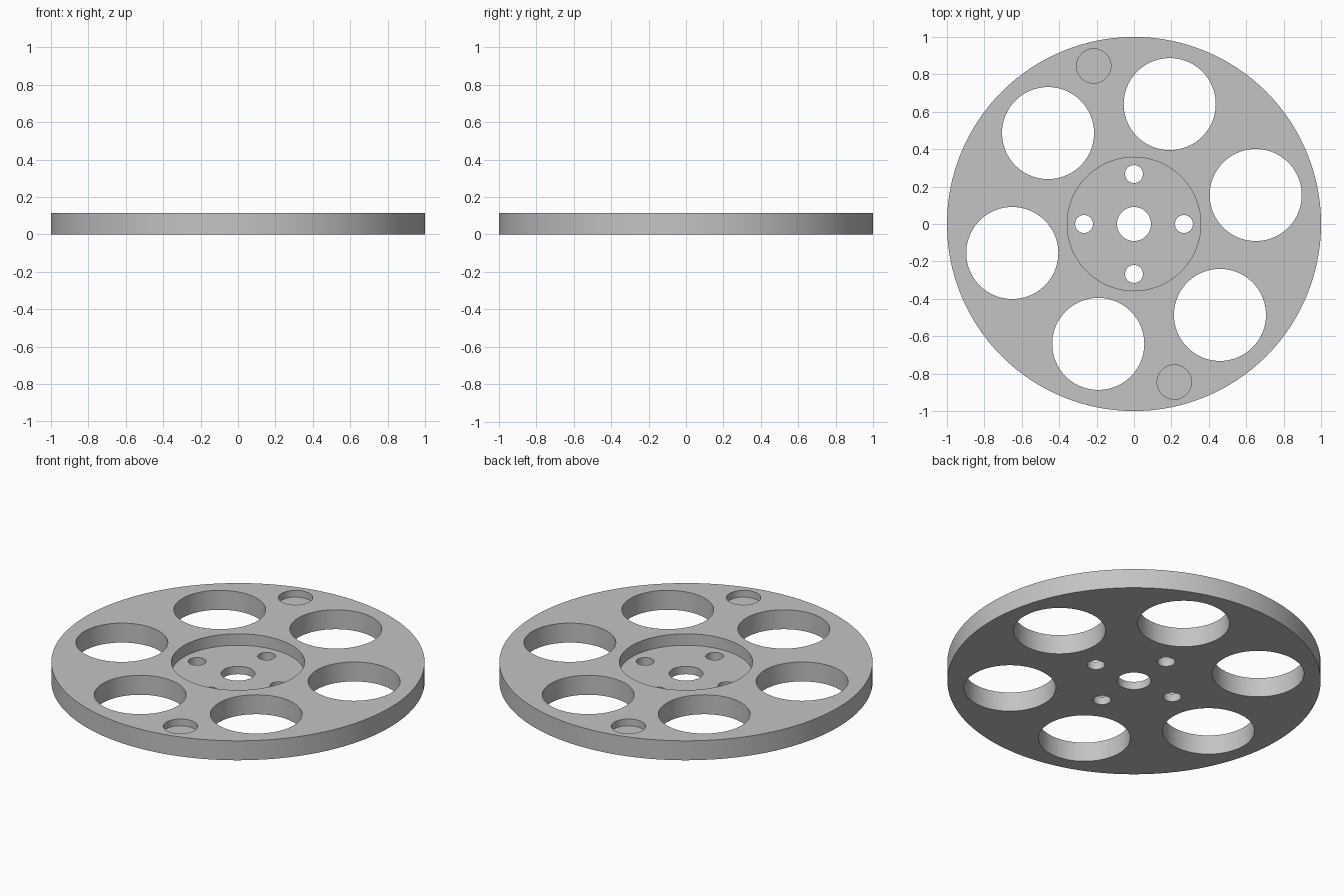
import bpy
from math import cos, sin, radians

if "Cube" in bpy.data.objects:
    bpy.data.objects.remove(bpy.data.objects["Cube"])

THICK = 0.115


def cylinder(name, x, y, radius, bottom, top, sides):
    bpy.ops.mesh.primitive_cylinder_add(
        vertices=sides, radius=radius, depth=top - bottom,
        location=(x, y, (top + bottom) / 2))
    obj = bpy.context.object
    obj.name = name
    return obj


def cut(target, radius, distance=0, angle=0, depth=None, sides=64):
    """Bore a round hole, or a blind pocket when a depth is given."""
    a = radians(angle)
    bottom = -0.1 if depth is None else THICK - depth
    cutter = cylinder("cutter", distance * cos(a), distance * sin(a),
                      radius, bottom, THICK + 0.1, sides)
    cutter.hide_render = True
    mod = target.modifiers.new("bore", 'BOOLEAN')
    mod.operation = 'DIFFERENCE'
    mod.solver = 'EXACT'
    mod.object = cutter
    bpy.context.view_layer.objects.active = target
    bpy.ops.object.modifier_apply(modifier=mod.name)
    bpy.data.objects.remove(cutter)


# Grey metal
grey = bpy.data.materials.new("grey metal")
grey.use_nodes = True
colour = (0.55, 0.55, 0.55, 1)
grey.diffuse_color = colour
grey.node_tree.nodes["Principled BSDF"].inputs["Base Color"].default_value = colour

# Wheel disc
disc = cylinder("wheel_disc", 0, 0, 1, 0, THICK, 128)
disc.data.materials.append(grey)

# Hub recess and centre bore
cut(disc, 0.357, depth=0.068, sides=96)
cut(disc, 0.091)

# Bolt holes around the bore
for i in range(4):
    cut(disc, 0.048, 0.267, 90 * i, sides=48)

# Large lightening holes
for i in range(6):
    cut(disc, 0.246, 0.669, 13.4 + 60 * i, sides=96)

# Shallow pockets near the rim
for angle in (104.3, 284.3):
    cut(disc, 0.092, 0.872, angle, depth=0.04)

bpy.ops.object.select_all(action='DESELECT')
disc.select_set(True)
bpy.context.view_layer.objects.active = disc
bpy.ops.object.shade_smooth_by_angle(angle=radians(30))
